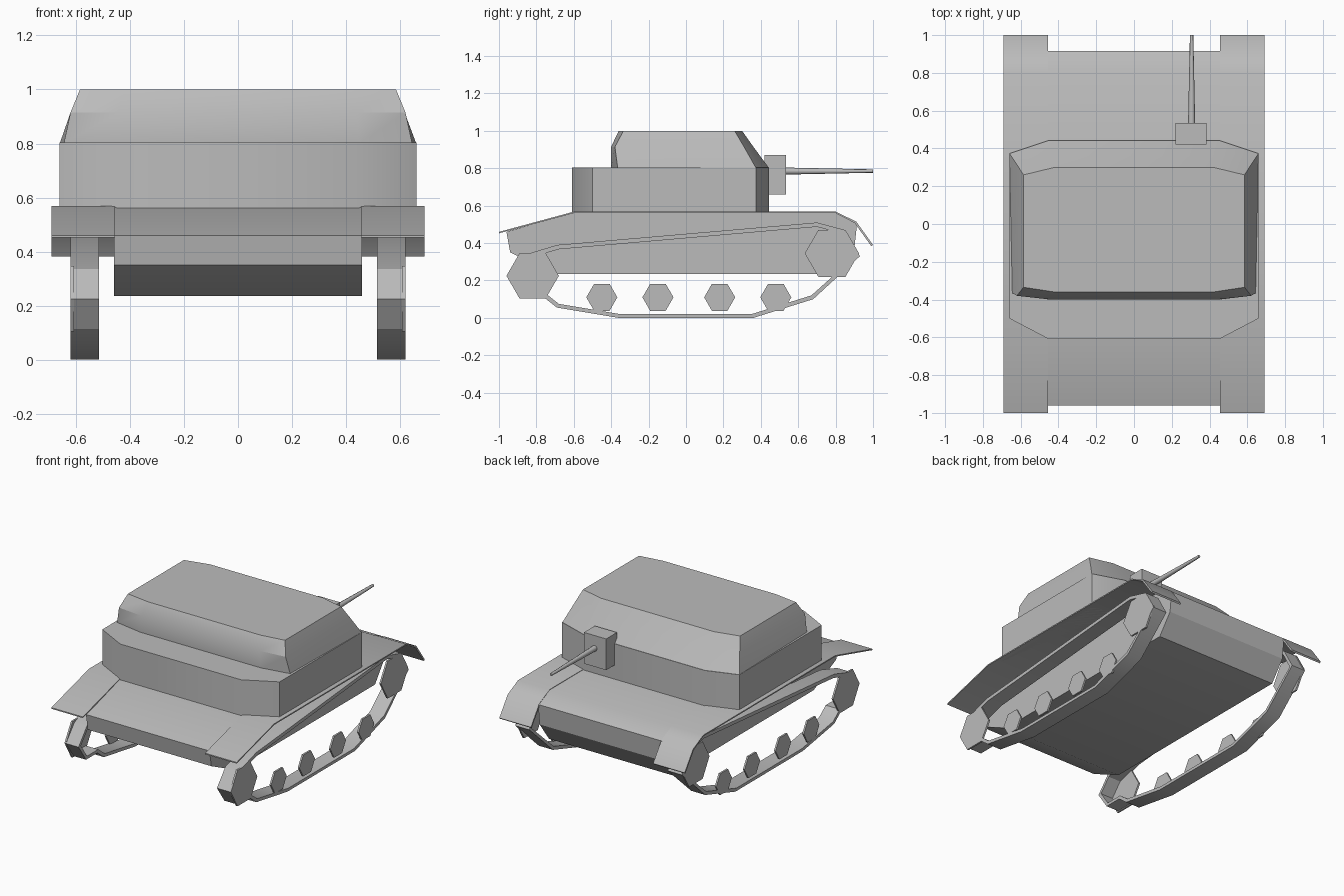
import bpy, bmesh, math

if "Cube" in bpy.data.objects:
    bpy.data.objects.remove(bpy.data.objects["Cube"], do_unlink=True)

grey = bpy.data.materials.new("armour_grey")
grey.use_nodes = True
GREY = (0.5, 0.5, 0.5, 1)
grey.diffuse_color = GREY
grey.node_tree.nodes["Principled BSDF"].inputs["Base Color"].default_value = GREY


def loft(name, rings, smooth=30, closed=False):
    """Skin equal-length rings; cap the ends, or join last to first."""
    bm = bmesh.new()
    rows = [[bm.verts.new(p) for p in ring] for ring in rings]
    n = len(rows[0])
    pairs = list(zip(rows, rows[1:] + rows[:1])) if closed else list(zip(rows, rows[1:]))
    for a, b in pairs:
        for i in range(n):
            j = (i + 1) % n
            bm.faces.new((a[i], a[j], b[j], b[i]))
    if not closed:
        bm.faces.new(rows[0])
        bm.faces.new(rows[-1])
    bmesh.ops.recalc_face_normals(bm, faces=bm.faces)
    mesh = bpy.data.meshes.new(name)
    bm.to_mesh(mesh)
    bm.free()
    mesh.materials.append(grey)
    obj = bpy.data.objects.new(name, mesh)
    bpy.context.collection.objects.link(obj)
    bpy.ops.object.select_all(action="DESELECT")
    bpy.context.view_layer.objects.active = obj
    obj.select_set(True)
    bpy.ops.object.shade_smooth_by_angle(angle=math.radians(smooth))
    return obj


def extrude_x(name, profile, x0, x1):
    return loft(name, [[(x, y, z) for y, z in profile] for x in (x0, x1)])


def hexagon(y, z, r):
    return [(y + r * math.cos(k * math.pi / 3), z + r * math.sin(k * math.pi / 3)) for k in range(6)]


def plan_ring(half, z):
    """Mirror half a plan outline, listed front to back, across x."""
    return [(x, y, z) for x, y in half] + [(-x, y, z) for x, y in reversed(half)]


# Lower hull
extrude_x("hull", [(-0.96, 0.46), (-0.6, 0.565), (0.8, 0.565), (0.915, 0.51),
                   (0.9, 0.37), (0.8, 0.235), (-0.7, 0.235), (-0.94, 0.35)], -0.46, 0.46)

# Fighting compartment: vertical wall
wall = [(0.45, -0.61), (0.66, -0.5), (0.66, 0.375), (0.45, 0.445)]
loft("compartment_wall", [plan_ring(wall, 0.56), plan_ring(wall, 0.803)])

# Sloped roof housing
loft("roof_housing", [
    plan_ring([(0.45, -0.4), (0.645, -0.365), (0.66, 0.375), (0.45, 0.445)], 0.8),
    plan_ring([(0.44, -0.4), (0.62, -0.38), (0.617, 0.31), (0.43, 0.36)], 0.915),
    plan_ring([(0.42, -0.36), (0.585, -0.335), (0.585, 0.26), (0.42, 0.3)], 1.0)])

# Gun mount and barrel
extrude_x("gun_mount", [(0.42, 0.66), (0.535, 0.66), (0.535, 0.87), (0.42, 0.87)], 0.22, 0.385)
loft("gun_barrel", [[(0.305 + r * math.cos(k * math.pi / 4), y, 0.785 + r * math.sin(k * math.pi / 4))
                     for k in range(8)] for y, r in ((0.52, 0.019), (1.0, 0.009))], 50)

# Track loop as outer points paired with inner points
track = [((-0.96, 0.225), (-0.935, 0.225)), ((-0.87, 0.335), (-0.86, 0.315)),
         ((-0.69, 0.39), (-0.68, 0.367)), ((0.7, 0.51), (0.7, 0.487)),
         ((0.85, 0.47), (0.84, 0.45)), ((0.93, 0.33), (0.905, 0.33)),
         ((0.68, 0.1), (0.67, 0.12)), ((0.36, 0), (0.35, 0.02)),
         ((-0.36, 0), (-0.35, 0.02)), ((-0.69, 0.055), (-0.68, 0.075)),
         ((-0.76, 0.11), (-0.75, 0.13)), ((-0.88, 0.11), (-0.87, 0.13))]

for side, s in (("left", 1), ("right", -1)):
    # Thin mudguard along each flank
    top = [(-1.0, 0.46), (-0.6, 0.568), (0.8, 0.568), (0.91, 0.515), (1.0, 0.39)]
    under = [(y - (0.008 if y > 0.85 else 0), z - 0.008) for y, z in reversed(top)]
    extrude_x(side + "_mudguard", top + under, s * 0.455, s * 0.69)
    loft(side + "_track", [[(s * 0.515, *o), (s * 0.62, *o), (s * 0.62, *i), (s * 0.515, *i)]
                           for o, i in track], closed=True)
    # Flat wheels on the outer face of the track
    wheels = [("front_sprocket", -0.82, 0.225, 0.14), ("rear_idler", 0.78, 0.345, 0.145)]
    wheels += [("road_wheel_%d" % k, y, 0.11, 0.083) for k, y in enumerate((-0.45, -0.15, 0.18, 0.48), 1)]
    for name, y, z, r in wheels:
        extrude_x(side + "_" + name, hexagon(y, z, r), s * 0.608, s * 0.62)
